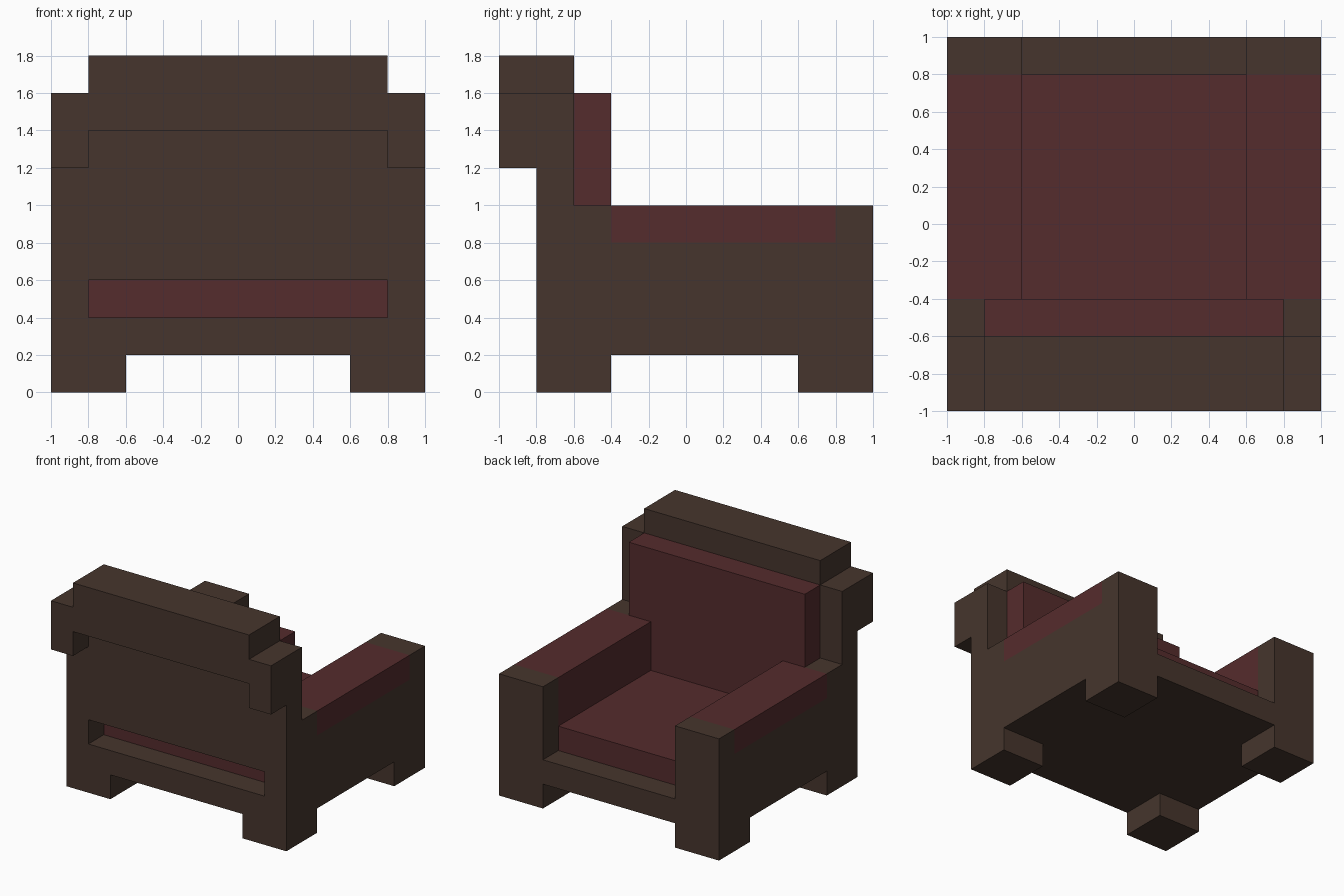
import bpy, bmesh

old = bpy.data.objects.get("Cube")
if old:
    bpy.data.objects.remove(old)


def material(name, rgb):
    mat = bpy.data.materials.new(name)
    mat.use_nodes = True
    colour = (*rgb, 1)
    mat.diffuse_color = colour
    mat.node_tree.nodes["Principled BSDF"].inputs["Base Color"].default_value = colour
    return mat


BROWN = material("dark brown wood", (0.061, 0.036, 0.026))
RED = material("dark red cloth", (0.091, 0.025, 0.026))


def box(name, xs, ys, zs, mats=(BROWN,), cuts=(), rule=None):
    """Box between three ranges, optionally cut by planes and coloured by a face rule."""
    bm = bmesh.new()
    bmesh.ops.create_cube(bm, size=1)
    for v in bm.verts:
        v.co = [r[0] + (c + 0.5) * (r[1] - r[0]) for r, c in zip((xs, ys, zs), v.co)]
    for point, normal in cuts:
        geom = bm.verts[:] + bm.edges[:] + bm.faces[:]
        bmesh.ops.bisect_plane(bm, geom=geom, plane_co=point, plane_no=normal)
    bm.normal_update()
    if rule:
        for f in bm.faces:
            f.material_index = int(rule(f.calc_center_median(), f.normal))
    mesh = bpy.data.meshes.new(name)
    bm.to_mesh(mesh)
    bm.free()
    for m in mats:
        mesh.materials.append(m)
    obj = bpy.data.objects.new(name, mesh)
    bpy.context.collection.objects.link(obj)
    return obj


# Base and upholstery
box("base_frame", (-1, 1), (-0.8, 1), (0.2, 0.4))
box("seat_cushion", (-0.6, 0.6), (-0.4, 0.8), (0.4, 0.6), (RED,))
box("back_cushion", (-0.8, 0.8), (-0.6, -0.4), (0.4, 1.6), (RED,))

# Backrest, with an open slot beneath the panel
box("back_panel", (-0.8, 0.8), (-0.8, -0.6), (0.6, 1.4))
box("top_rail", (-0.8, 0.8), (-1, -0.6), (1.4, 1.8))

for side, s in (("left", 1), ("right", -1)):
    outer = sorted((0.8 * s, s))
    wide = sorted((0.6 * s, s))
    box(side + "_back_post", outer, (-0.8, -0.6), (0.4, 1.6))
    box(side + "_back_wing", outer, (-1, -0.8), (1.2, 1.6))
    box(side + "_arm_rear", outer, (-0.6, -0.4), (0.4, 1))
    box(side + "_rear_leg", wide, (-0.8, -0.4), (0, 0.2))
    box(side + "_front_leg", wide, (0.6, 1), (0, 0.2))

    # Arm: cloth covers the top, the inside and a band along the outside
    def padded(c, n, s=s):
        inside = n.x * s < -0.5
        band = n.x * s > 0.5 and c.z > 0.8
        return c.y < 0.8 and (n.z > 0.5 or inside or band)

    box(side + "_arm", wide, (-0.4, 1), (0.4, 1), (BROWN, RED),
        (((0, 0.8, 0), (0, 1, 0)), ((0, 0, 0.8), (0, 0, 1))), padded)
